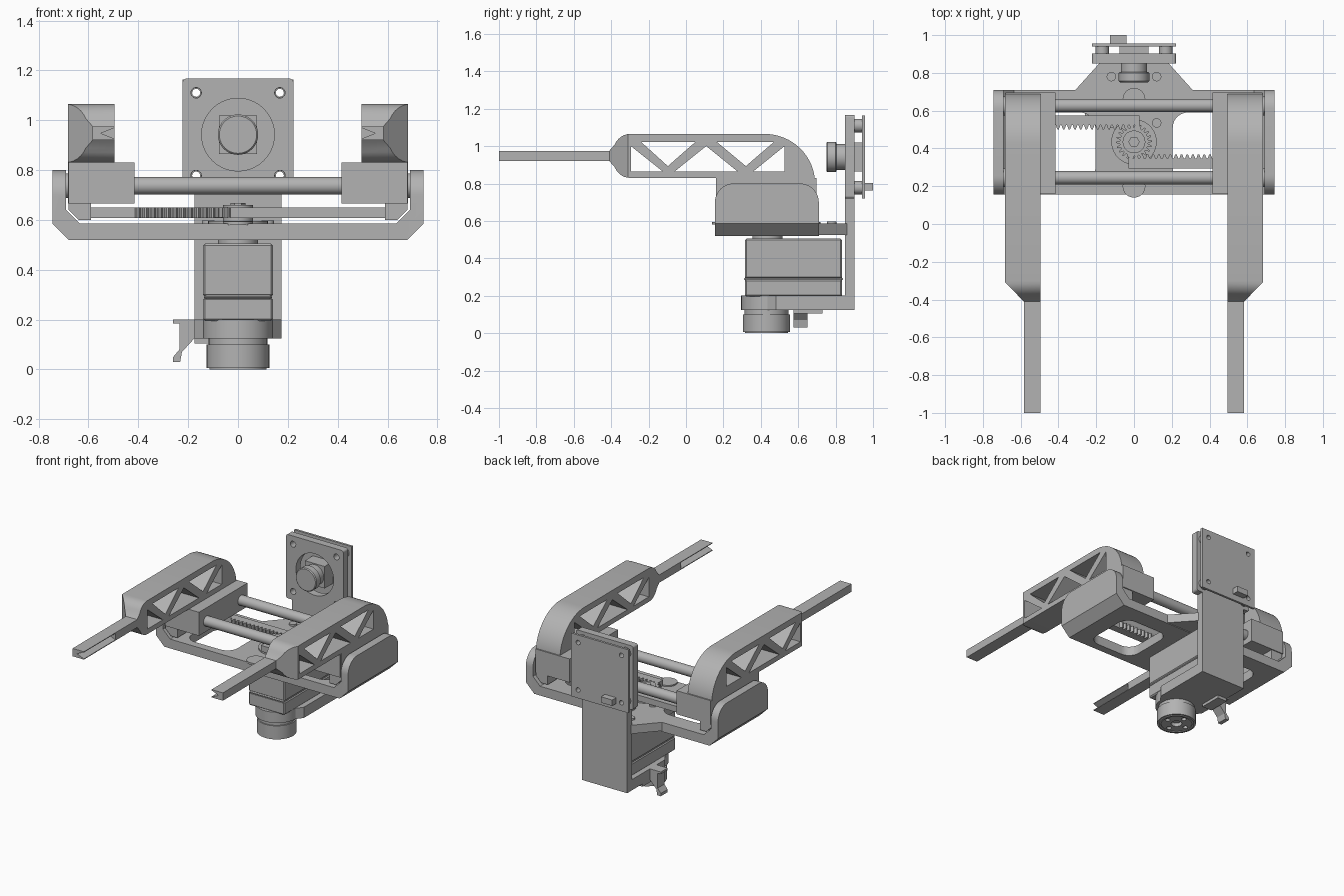
import bpy, bmesh
from math import sin, cos, pi, radians
from mathutils import Vector

if "Cube" in bpy.data.objects:
    bpy.data.objects.remove(bpy.data.objects["Cube"], do_unlink=True)

grey = bpy.data.materials.new("plain grey")
grey.use_nodes = True
colour = (0.45, 0.45, 0.45, 1)
grey.diffuse_color = colour
grey.node_tree.nodes["Principled BSDF"].inputs["Base Color"].default_value = colour


def prism(name, points, axis, lo, hi):
    """Extrude an outline along an axis; the outline uses the other two axes in order."""
    bm = bmesh.new()
    verts = []
    for a, b in points:
        co = [a, b]
        co.insert("xyz".index(axis), lo)
        verts.append(bm.verts.new(co))
    face = bm.faces.new(verts)
    out = bmesh.ops.extrude_face_region(bm, geom=[face])
    shift = Vector([hi - lo if c == axis else 0 for c in "xyz"])
    bmesh.ops.translate(bm, verts=[v for v in out["geom"] if isinstance(v, bmesh.types.BMVert)], vec=shift)
    bmesh.ops.recalc_face_normals(bm, faces=bm.faces)
    mesh = bpy.data.meshes.new(name)
    bm.to_mesh(mesh)
    bm.free()
    mesh.materials.append(grey)
    obj = bpy.data.objects.new(name, mesh)
    bpy.context.collection.objects.link(obj)
    return obj


def arc(cx, cy, rx, ry, start, end, n=10):
    return [(cx + rx * cos(radians(start + (end - start) * i / n)),
             cy + ry * sin(radians(start + (end - start) * i / n))) for i in range(n + 1)]


def rounded(x0, x1, y0, y1, r):
    return (arc(x1 - r, y1 - r, r, r, 0, 90) + arc(x0 + r, y1 - r, r, r, 90, 180)
            + arc(x0 + r, y0 + r, r, r, 180, 270) + arc(x1 - r, y0 + r, r, r, 270, 360))


def box(name, x0, x1, y0, y1, z0, z1):
    return prism(name, [(x0, y0), (x1, y0), (x1, y1), (x0, y1)], "z", z0, z1)


def disc(name, a, b, r, axis, lo, hi, n=40):
    return smooth(prism(name, arc(a, b, r, r, 0, 360, n)[:-1], axis, lo, hi))


def activate(obj):
    bpy.ops.object.select_all(action="DESELECT")
    obj.select_set(True)
    bpy.context.view_layer.objects.active = obj


def smooth(obj):
    activate(obj)
    bpy.ops.object.shade_smooth_by_angle(angle=radians(30))
    return obj


def cut(obj, *cutters, operation="DIFFERENCE"):
    for cutter in cutters:
        mod = obj.modifiers.new("cut", "BOOLEAN")
        mod.object, mod.operation, mod.solver = cutter, operation, "EXACT"
        activate(obj)
        bpy.ops.object.modifier_apply(modifier=mod.name)
        bpy.data.objects.remove(cutter, do_unlink=True)
    return smooth(obj)


def bevel(obj, width, segments=1):
    mod = obj.modifiers.new("bevel", "BEVEL")
    mod.width, mod.segments = width, segments
    return obj


def mirror_x(points):
    return points + [(-x, y) for x, y in reversed(points)]


# U-shaped frame with rounded side walls and two floor windows
section = mirror_x([(0.68, 0.52), (0.745, 0.585), (0.745, 0.8), (0.69, 0.8), (0.69, 0.64), (0.635, 0.585)])
frame = prism("frame", section, "y", 0.155, 0.71)
side = [(0.155, 0.5), (0.71, 0.5)] + arc(0.61, 0.7, 0.1, 0.1, 0, 90) + arc(0.255, 0.7, 0.1, 0.1, 90, 180)
cut(frame, prism("side_limit", side, "x", -0.8, 0.8), operation="INTERSECT")
cut(frame, *[prism("window", rounded(*xs, 0.21, 0.59, 0.08), "z", 0.4, 0.62)
             for xs in ((-0.56, -0.205), (0.205, 0.56))])
prism("frame_tongue", mirror_x([(0.31, 0.7), (0.31, 0.71), (0.175, 0.86)]), "z", 0.525, 0.585)

# Raised panel rim on the outer walls
for s in (-1, 1):
    for y in (0.245, 0.625):
        disc("rod_socket", y, 0.737, 0.05, "x", s * 0.67, s * 0.70)

# Guide rods
for y in (0.245, 0.627):
    disc("guide_rod", y, 0.737, 0.035, "x", -0.7, 0.7)

# Arms: truss side profile, tapered nose, carriage and finger
nose = 0.41
arm_profile = ([(-nose, 0.92)] + arc(-0.30, 0.93, 0.09, 0.1, 205, 270, 6)
               + [(0.17, 0.83), (0.17, 0.665), (0.69, 0.665)]
               + arc(0.42, 0.80, 0.27, 0.265, 0, 90, 16)
               + arc(-0.30, 0.965, 0.09, 0.1, 90, 155, 6) + [(-nose, 0.975)])
low, high = 0.865, 1.022
triangles = [[(-0.295, low), (-0.125, low), (-0.295, 1.0)],
             [(-0.24, high), (0.05, high), (-0.097, 0.893)],
             [(-0.06, low), (0.275, low), (0.108, 1.0)],
             [(0.165, high), (0.47, high), (0.32, 0.893)],
             [(0.36, low), (0.527, low), (0.527, 1.0)]]
for s, label in ((1, "left"), (-1, "right")):
    arm = prism(label + "_arm", arm_profile, "x", s * 0.495, s * 0.682)
    wedge = [(s * 0.583, -nose), (s * 0.682, -0.31), (s * 0.8, -0.31), (s * 0.8, -0.5), (s * 0.583, -0.5)]
    cut(arm, prism("nose_cut", wedge, "z", 0.7, 1.2),
        *[prism("truss_gap", t, "x", 0.4 * s, 0.8 * s) for t in triangles])
    xa, xb = sorted((s * 0.415, s * 0.68))
    box(label + "_carriage", xa, xb, 0.16, 0.697, 0.665, 0.83)
    foot = [(s * 0.59, 0.6), (s * 0.64, 0.6), (s * 0.68, 0.64), (s * 0.68, 0.67), (s * 0.59, 0.67)]
    prism(label + "_carriage_foot", foot, "y", 0.17, 0.69)
    xa, xb = sorted((s * 0.495, s * 0.583))
    finger = box(label + "_finger", xa, xb, -1, -0.4, 0.92, 0.975)
    groove = [(s * 0.49, 0.972), (s * 0.55, 0.9475), (s * 0.49, 0.923)]
    cut(finger, prism("grip_groove", groove, "y", -1.1, -0.65))

# Toothed racks, one per arm, on opposite sides of the pinion
for s, label in ((1, "left"), (-1, "right")):
    pitch, count = 0.03, 15
    teeth = []
    for i in range(count):
        x = -0.03 + i * pitch
        teeth += [(x, -0.088), (x + 0.008, -0.066), (x + 0.016, -0.066), (x + 0.024, -0.088)]
    outline = [(-0.03, -0.14)] + teeth + [(0.6, -0.088), (0.6, -0.14)]
    prism(label + "_rack", [(s * x, 0.435 + s * y) for x, y in outline], "z", 0.608, 0.65)

# Pinion gear and hub
teeth = 22
rim = []
for i in range(teeth * 4):
    r = 0.095 if i % 4 < 2 else 0.075
    a = 2 * pi * i / (teeth * 4)
    rim.append((r * cos(a), 0.435 + r * sin(a)))
prism("pinion", rim, "z", 0.61, 0.65)
disc("pinion_base", 0, 0.435, 0.12, "z", 0.58, 0.595)
disc("pinion_shaft", 0, 0.435, 0.06, "z", 0.59, 0.66)
disc("pinion_screw", 0, 0.435, 0.03, "z", 0.65, 0.668, 6)
for x, y in ((-0.12, 0.78), (0.12, 0.78), (0.12, 0.535), (-0.12, 0.535)):
    disc("frame_screw", x, y, 0.025, "z", 0.58, 0.597, 16)
for y in (0.2, 0.66):
    disc("floor_boss", 0, y, 0.06, "z", 0.58, 0.594)

# Servo motor in three stacked cases
for z0, z1, w in ((0.195, 0.288, 0.14), (0.292, 0.505, 0.14), (0.28, 0.3, 0.136)):
    bevel(box("motor_case", -w, w, 0.175 + w, 0.975 - w, z0, z1), 0.008)
disc("motor_horn", 0, 0.435, 0.08, "z", 0.5, 0.53)

# Bottom bracket with a round front end, and the bearing cup below it
bracket = [(0.175, 0.9), (0.175, 0.48)] + arc(0, 0.435, 0.14, 0.14, 0, -180, 24) + [(-0.175, 0.48), (-0.175, 0.9)]
smooth(prism("bottom_bracket", bracket, "z", 0.125, 0.2))
disc("bearing_collar", 0, 0.43, 0.118, "z", 0.09, 0.13)
cup = disc("bearing_cup", 0, 0.43, 0.126, "z", 0.005, 0.1)
cut(cup, disc("cup_bore", 0, 0.43, 0.035, "z", -0.1, 0.03),
    *[disc("cup_hole", 0.075 * cos(a), 0.43 + 0.075 * sin(a), 0.016, "z", -0.1, 0.03, 16)
      for a in (0, pi / 2, pi, 3 * pi / 2)])
disc("cup_lip", 0, 0.43, 0.115, "z", 0, 0.006)
bpy.data.objects["cup_lip"].scale = (1, 1, 1)
cut(bpy.data.objects["cup_lip"], disc("lip_bore", 0, 0.43, 0.1, "z", -0.1, 0.1))

# Cable hook
hook = [(-0.17, 0.2), (-0.26, 0.2), (-0.26, 0.185), (-0.235, 0.185), (-0.235, 0.08),
        (-0.26, 0.05), (-0.26, 0.03), (-0.232, 0.03), (-0.225, 0.07), (-0.17, 0.13)]
prism("cable_hook", hook, "y", 0.575, 0.65)
box("cable_strip", -0.175, -0.1, 0.575, 0.73, 0.105, 0.13)

# Back column and camera plate with holes
box("back_column", -0.175, 0.175, 0.85, 0.902, 0.125, 0.75)
plate = prism("camera_plate", rounded(-0.222, 0.222, 0.72, 1.167, 0.015), "y", 0.85, 0.902)
corners = [(x, z) for x in (-0.168, 0.168) for z in (0.778, 1.11)]
cut(plate, disc("camera_opening", 0, 0.942, 0.146, "y", 0.8, 1),
    *[disc("plate_hole", x, z, 0.021, "y", 0.8, 1, 20) for x, z in corners])

# Circuit board, standoffs, connector and lens
board = box("circuit_board", -0.222, 0.222, 0.94, 0.956, 0.72, 1.163)
cut(board, *[disc("board_hole", x, z, 0.016, "y", 0.9, 1, 16) for x, z in corners])
for x, z in corners:
    cut(disc("standoff", x, z, 0.036, "y", 0.9, 0.941, 24), disc("standoff_bore", x, z, 0.02, "y", 0.8, 1, 16))
box("connector", -0.128, -0.04, 0.955, 1.0, 0.762, 0.803)
box("sensor_mount", -0.077, 0.077, 0.85, 0.941, 0.865, 1.019)
disc("lens_barrel", 0, 0.942, 0.07, "y", 0.80, 0.86)
bevel(disc("lens_ring", 0, 0.942, 0.081, "y", 0.75, 0.805), 0.006)
